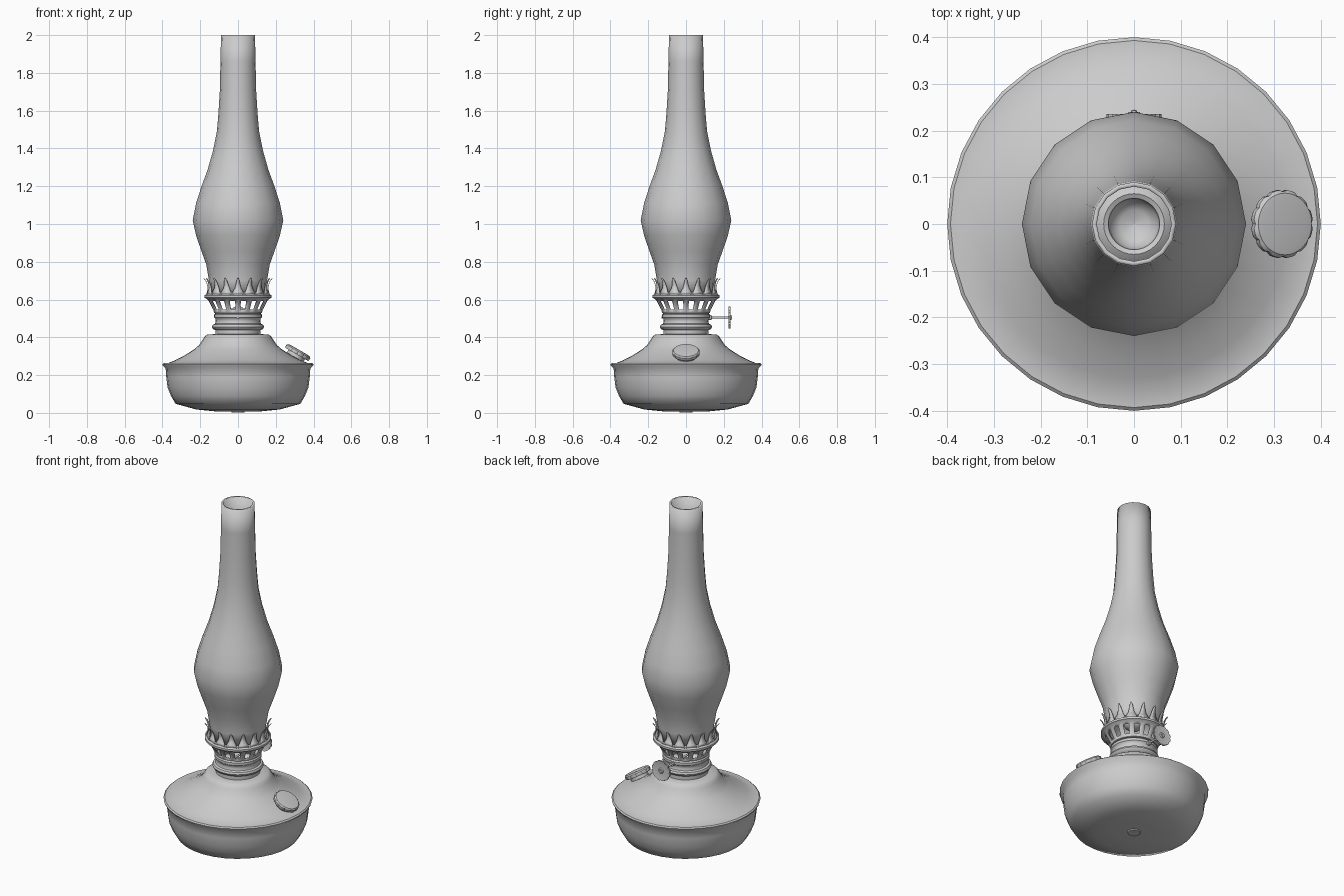
import bpy, bmesh
from math import sin, cos, pi, radians
from mathutils import Matrix, Vector

if "Cube" in bpy.data.objects:
    bpy.data.objects.remove(bpy.data.objects["Cube"])


def finish(bm, name, angle=40, thick=0.0):
    bmesh.ops.remove_doubles(bm, verts=bm.verts, dist=1e-5)
    bmesh.ops.recalc_face_normals(bm, faces=bm.faces)
    me = bpy.data.meshes.new(name)
    bm.to_mesh(me)
    bm.free()
    ob = bpy.data.objects.new(name, me)
    bpy.context.collection.objects.link(ob)
    if thick:
        mod = ob.modifiers.new("thickness", 'SOLIDIFY')
        mod.thickness = thick
        mod.offset = -1
    bpy.ops.object.select_all(action='DESELECT')
    ob.select_set(True)
    bpy.context.view_layer.objects.active = ob
    bpy.ops.object.shade_smooth_by_angle(angle=radians(angle))
    return ob


def lathe(bm, profile, segs, keep=lambda row, col: True, radius=lambda r, col: r):
    """Spin (radius, height) points about z; keep() can leave openings."""
    rows = []
    for r, z in profile:
        rows.append([bm.verts.new((radius(r, c) * cos(2 * pi * c / segs),
                                   radius(r, c) * sin(2 * pi * c / segs), z)) for c in range(segs)])
    for k in range(len(rows) - 1):
        for c in range(segs):
            if keep(k, c):
                d = (c + 1) % segs
                bm.faces.new((rows[k][c], rows[k][d], rows[k + 1][d], rows[k + 1][c]))


def turned(name, profile, segs, angle=40, thick=0.0):
    bm = bmesh.new()
    lathe(bm, profile, segs)
    return finish(bm, name, angle, thick)


# Fuel tank: bowl, rim and sloping shoulder
turned("tank_bowl", [(.036, .008), (.12, .008), (.22, .018), (.33, .048), (.355, .09), (.373, .135),
                     (.38, .19), (.383, .235), (.398, .25), (.4, .257), (.393, .263)], 32, 50)
turned("tank_shoulder", [(.393, .263), (.37, .264), (.33, .28), (.28, .306), (.23, .338), (.205, .36),
                         (.185, .39), (.176, .405), (.162, .415), (.12, .417)], 32, 50)
turned("tank_bottom_plug", [(.036, .008), (.034, .002), (.0001, .002)], 16)

# Threaded collar between tank and burner
turned("neck_collar", [(.12, .412), (.12, .438), (.133, .445), (.138, .456), (.133, .467), (.122, .472),
                       (.118, .485), (.12, .498), (.127, .505), (.127, .52), (.115, .53)], 32)

# Burner basket with air slots between the bars
bm = bmesh.new()
lathe(bm, [(.115, .525), (.126, .53), (.131, .546), (.155, .592), (.165, .604), (.178, .61), (.178, .622),
           (.166, .63), (.162, .64)], 64, keep=lambda k, c: k != 2 or c % 4 in (0, 3))
finish(bm, "burner_basket", 40, .004)

# Chimney prongs, tapered and flared at the tips
bm = bmesh.new()
for i in range(16):
    turn = Matrix.Rotation(2 * pi * i / 16, 4, 'Z')
    last = None
    for r, z, w in [(.165, .625, .031), (.161, .642, .026), (.158, .66, .017),
                    (.161, .68, .012), (.169, .70, .008), (.18, .713, .003)]:
        pair = [bm.verts.new(turn @ Vector((r, s * w, z))) for s in (-1, 1)]
        if last:
            bm.faces.new((last[0], last[1], pair[1], pair[0]))
        last = pair
finish(bm, "chimney_prongs", 40, .003)

# Flame deflector and wick cup inside the chimney
turned("flame_deflector", [(.16, .615), (.13, .62), (.118, .65), (.095, .69), (.065, .71), (.055, .705),
                           (.05, .66), (.03, .645), (.0001, .64)], 32, 50)

# Glass chimney
turned("glass_chimney", [(.152, .63), (.154, .70), (.168, .785), (.195, .86), (.222, .94), (.24, 1.02),
                         (.222, 1.11), (.193, 1.2), (.16, 1.29), (.132, 1.39), (.112, 1.49), (.104, 1.58),
                         (.096, 1.71), (.093, 1.86), (.09, 2.0)], 16, 60, .01)

# Filler cap with notched edge, lying on the shoulder slope
bm = bmesh.new()
lathe(bm, [(.0001, -.03), (.05, -.03), (.05, -.012), (.07, -.012), (.073, -.006), (.073, .006),
           (.066, .013), (.05, .015), (.0001, .015)], 48,
      radius=lambda r, c: r - (.004 if r > .069 and c % 4 == 0 else 0))
cap = finish(bm, "filler_cap", 35)
cap.location = (.317, 0, .32)
cap.rotation_euler = (0, radians(30), 0)

# Wick adjuster: thin shaft and scalloped wheel at the back
knob_turn = (radians(-90), 0, 0)
shaft = turned("wick_shaft", [(.0001, -.13), (.006, -.13), (.006, .243), (.0001, .245)], 10)
bush = turned("wick_shaft_bushing", [(.006, .11), (.013, .11), (.013, .135), (.006, .137)], 12)
bm = bmesh.new()
lathe(bm, [(.0001, .224), (.014, .224), (.016, .229), (.05, .229), (.059, .226), (.059, .236),
           (.05, .234), (.016, .234), (.012, .24), (.0001, .24)], 48,
      radius=lambda r, c: r - (.005 if r > .055 and c % 4 == 0 else 0))
wheel = finish(bm, "wick_wheel", 35)
for ob in (shaft, bush, wheel):
    ob.location.z = .505
    ob.rotation_euler = knob_turn
